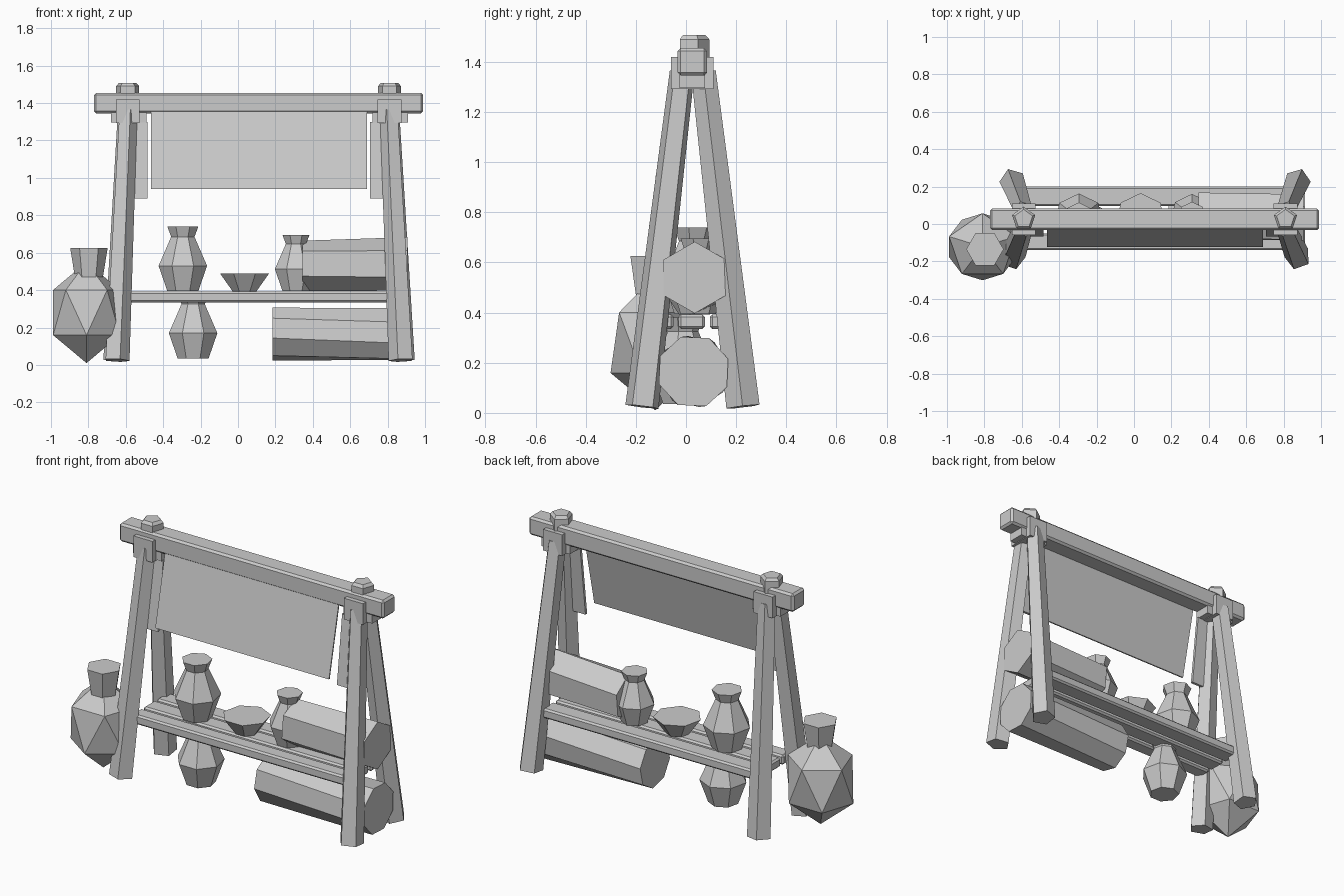
import bpy, bmesh, math
from mathutils import Vector, Matrix

cube = bpy.data.objects.get("Cube")
if cube:
    bpy.data.objects.remove(cube, do_unlink=True)

grey = bpy.data.materials.new("plain_grey")
grey.use_nodes = True
COLOR = (0.6, 0.6, 0.6, 1)
grey.diffuse_color = COLOR
grey.node_tree.nodes["Principled BSDF"].inputs["Base Color"].default_value = COLOR


def finish(name, bm):
    bmesh.ops.recalc_face_normals(bm, faces=bm.faces[:])
    mesh = bpy.data.meshes.new(name)
    bm.to_mesh(mesh)
    bm.free()
    mesh.materials.append(grey)
    obj = bpy.data.objects.new(name, mesh)
    bpy.context.collection.objects.link(obj)
    return obj


def box(name, x, y, z, bevel=0):
    """Box spanning the given (low, high) ranges."""
    bm = bmesh.new()
    bmesh.ops.create_cube(bm, size=1)
    for v in bm.verts:
        v.co = [sum(r) / 2 + c * (r[1] - r[0]) for r, c in zip((x, y, z), v.co)]
    if bevel:
        bmesh.ops.bevel(bm, geom=bm.edges[:], offset=bevel, segments=1, affect='EDGES')
    return finish(name, bm)


def loft(name, rings, sides):
    """Capped skin through rings of (center, axis_u, axis_v, start_angle)."""
    bm = bmesh.new()
    loops = []
    for center, u, v, start in rings:
        angles = [start + math.tau * i / sides for i in range(sides)]
        loops.append([bm.verts.new(Vector(center) + Vector(u) * math.cos(a) + Vector(v) * math.sin(a))
                      for a in angles])
    for a, b in zip(loops, loops[1:]):
        for i in range(sides):
            j = (i + 1) % sides
            bm.faces.new((a[i], a[j], b[j], b[i]))
    bm.faces.new(loops[0])
    bm.faces.new(loops[-1])
    return finish(name, bm)


def turned(name, x, y, profile, sides, start=0.0):
    """Upright turned shape from a (radius, height) profile."""
    return loft(name, [((x, y, z), (r, 0, 0), (0, r, 0), start) for r, z in profile], sides)


def roll(name, left, right, sides, r_left, r_right, start, twist):
    """Lying cloth roll, slightly twisted along its length."""
    rings = [(c, (0, r, 0), (0, 0, r), s) for c, r, s in
             ((left, r_left, start), (right, r_right, start + twist))]
    return loft(name, rings, sides)


def sheet(name, x, top, bottom, thick):
    """Hanging cloth between (y, z) top and bottom lines."""
    half = (x[1] - x[0]) / 2
    mid = sum(x) / 2
    rings = [((mid, y, z), (half * math.sqrt(2), 0, 0), (0, thick / math.sqrt(2), 0), math.pi / 4)
             for y, z in (top, bottom)]
    return loft(name, rings, 4)


# Top beam
box("top_beam", (-0.77, 0.99), (-0.033, 0.083), (1.345, 1.455), 0.012)

# Splayed legs, collars and pegs at each end
for side, top_x, foot_x in (("right", -0.59, -0.65), ("left", 0.81, 0.875)):
    for end, top_y, foot_y in (("front", -0.015, -0.175), ("back", 0.07, 0.228)):
        top, foot = Vector((top_x, top_y, 1.36)), Vector((foot_x, foot_y, 0.025))
        along = (top - foot).normalized()
        u = Vector((0, 1, 0))
        u = (u - along * u.dot(along)).normalized()
        v = along.cross(u)
        # the section turns towards the splay
        turn = math.radians(20) * (1 if (side == "right") == (end == "back") else -1)
        loft(f"{end}_{side}_leg", [(foot, u * 0.07, v * 0.07, turn),
                                   (top, u * 0.052, v * 0.052, turn)], 5)
    box(f"{side}_collar", (top_x - 0.063, top_x + 0.063), (-0.06, 0.11), (1.293, 1.42))
    box(f"{side}_collar_band", (top_x - 0.09, top_x + 0.1), (-0.025, 0.075), (1.297, 1.35))
    turned(f"{side}_peg", top_x, 0.028, ((0.065, 1.3), (0.065, 1.49), (0.05, 1.507)), 5, math.pi / 2)

# Hanging cloths
sheet("banner", (-0.465, 0.69), (-0.025, 1.36), (-0.118, 0.94), 0.008)
sheet("right_side_cloth", (-0.6, -0.485), (-0.01, 1.3), (-0.06, 0.89), 0.016)
sheet("left_side_cloth", (0.705, 0.8), (-0.01, 1.3), (-0.06, 0.89), 0.016)

# Shelf planks
for name, y in (("front", (-0.14, -0.05)), ("middle", (-0.03, 0.075)), ("back", (0.095, 0.2))):
    box(f"{name}_shelf_plank", (-0.61, 0.82), y, (0.335, 0.393), 0.01)

# Pots and bowl
JAR = ((0.085, 0), (0.133, 0.135), (0.064, 0.29), (0.085, 0.345))


def jar(name, x, y, base, wide=1.0, tall=1.0):
    turned(name, x, y, [(r * wide, base + h * tall) for r, h in JAR], 7, math.pi / 2)


jar("tall_jar", -0.295, 0.03, 0.395)
jar("lower_jar", -0.24, -0.015, 0.035)
jar("small_jar", 0.31, 0.045, 0.395, 0.87, 0.87)
turned("bowl", 0.035, 0.03, ((0.065, 0.393), (0.135, 0.49)), 7, math.pi / 2)

# Cloth rolls poking out past the legs
roll("upper_roll", (0.345, 0.045, 0.53), (0.905, 0.035, 0.54), 6, 0.135, 0.143,
     math.pi / 2 - 0.1, 0.1)
roll("lower_roll", (0.185, 0.03, 0.165), (0.915, 0.03, 0.165), 8, 0.143, 0.147, 0.15, 0.2)

# Faceted sack with a flared neck
bm = bmesh.new()
bmesh.ops.create_icosphere(bm, subdivisions=1, radius=1)
bm.transform(Matrix.Translation((-0.81, -0.122, 0.28)) @ Matrix.Diagonal((0.21, 0.2, 0.27, 1))
             @ Matrix.Rotation(math.radians(18), 4, 'Z'))
finish("sack", bm)
turned("sack_neck", -0.797, -0.135, ((0.075, 0.47), (0.1, 0.625)), 6)
